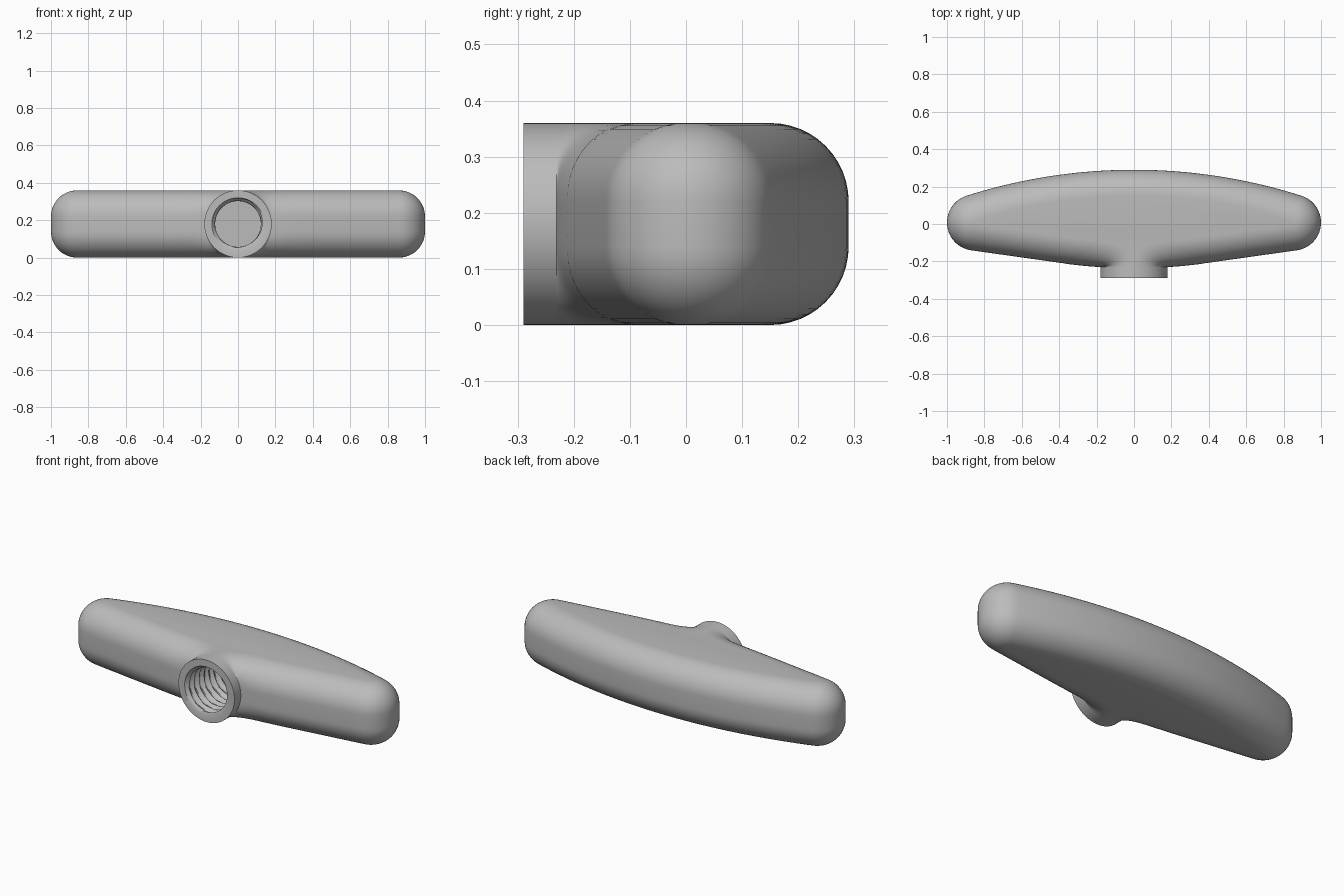
import bpy, bmesh, math
from mathutils import Vector

MID = 0.18        # half height of the grip
EDGE = 0.14       # rounding of the grip edges
FRONT = -0.23     # front of the grip
LIP = -0.29       # front of the socket
BORE_END = 0.1

cube = bpy.data.objects.get("Cube")
if cube:
    bpy.data.objects.remove(cube, do_unlink=True)

grey = bpy.data.materials.new("plain_grey")
grey.use_nodes = True
grey.diffuse_color = (0.5, 0.5, 0.5, 1)
grey.node_tree.nodes["Principled BSDF"].inputs["Base Color"].default_value = (0.5, 0.5, 0.5, 1)


def finish(bm, name):
    mesh = bpy.data.meshes.new(name)
    bm.to_mesh(mesh)
    bm.free()
    ob = bpy.data.objects.new(name, mesh)
    bpy.context.collection.objects.link(ob)
    mesh.materials.append(grey)
    bpy.ops.object.select_all(action="DESELECT")
    ob.select_set(True)
    bpy.context.view_layer.objects.active = ob
    return ob


def skin(bm, rows, closed=True):
    """Join rows of points with quads."""
    grid = [[bm.verts.new(p) for p in row] for row in rows]
    n = len(grid[0])
    for a, b in zip(grid, grid[1:]):
        for j in range(n if closed else n - 1):
            k = (j + 1) % n
            bm.faces.new((a[j], a[k], b[k], b[j]))
    return grid


def front_y(x):
    """Front edge of the plan: flat centre easing into a straight taper."""
    slope = math.tan(math.radians(8))
    x = abs(x)
    if x < 0.07:
        return FRONT
    if x < 0.40:
        return FRONT + slope * (x - 0.07) ** 2 / 0.66
    return FRONT + slope * (x - 0.235)


def front_surface(x, z):
    """Front of the grip at height z from its middle."""
    d = max(0, abs(z) - (MID - EDGE))
    return front_y(x) + EDGE - math.sqrt(max(0, EDGE ** 2 - d ** 2))


# Plan outline of the grip: front taper, round end, long back arc
half = [(0.871 * i / 24, front_y(0.871 * i / 24)) for i in range(24)]
for i in range(21):
    a = math.radians(-82 + 154.3 * i / 20)
    half.append((0.85 + 0.15 * math.cos(a), 0.008 + 0.15 * math.sin(a)))
R = 2.953
for i in range(1, 21):
    a = math.radians(17.7 * (1 - i / 20))
    half.append((R * math.sin(a), 0.29 - R + R * math.cos(a)))
outline = [Vector(p) for p in half + [(-x, y) for x, y in half[-2:0:-1]]]
inward = []
for i, p in enumerate(outline):
    t = (outline[(i + 1) % len(outline)] - outline[i - 1]).normalized()
    inward.append(Vector((-t.y, t.x)))

# Grip: outline stacked with rounded upper and lower edges
STEPS = 12
levels = [(-1, i) for i in range(STEPS, -1, -1)] + [(1, i) for i in range(STEPS + 1)]
rows = []
for side, i in levels:
    a = math.pi / 2 * i / STEPS
    inset = EDGE * (1 - math.cos(a))
    z = MID + side * (MID - EDGE + EDGE * math.sin(a))
    rows.append([(*(p + n * inset), z) for p, n in zip(outline, inward)])
bm = bmesh.new()
grid = skin(bm, rows)
bm.faces.new(grid[0][::-1])
bm.faces.new(grid[-1])
grip = finish(bm, "grip")

# Bore cut into the grip
bpy.ops.mesh.primitive_cylinder_add(vertices=48, radius=0.15, depth=0.4,
                                    location=(0, BORE_END - 0.2, MID),
                                    rotation=(math.pi / 2, 0, 0))
cutter = bpy.context.object
cutter.name = "bore_cutter"
cutter.hide_render = True
bpy.context.view_layer.objects.active = grip
cut = grip.modifiers.new("bore", "BOOLEAN")
cut.operation = "DIFFERENCE"
cut.solver = "EXACT"
cut.object = cutter
bpy.ops.object.modifier_apply(modifier=cut.name)
bpy.data.objects.remove(cutter, do_unlink=True)

# Threaded socket: collar, rim, helical thread and flat floor
SIDES = 64
PITCH = 0.045


def ring(radius, y):
    pts = []
    for j in range(SIDES):
        a = math.tau * j / SIDES
        r = radius(a, y) if callable(radius) else radius
        pts.append((r * math.cos(a), y, MID + r * math.sin(a)))
    return pts


def thread(a, y):
    phase = (y / PITCH + a / math.tau) % 1
    return 0.122 + 0.04 * min(abs(phase - 0.5), 0.4)


turns = 70
rows = [ring(MID, -0.1), ring(MID, FRONT), ring(MID, LIP), ring(0.14, LIP)]
for i in range(1, turns + 1):
    rows.append(ring(thread, LIP + (BORE_END - 0.005 - LIP) * i / turns))
bm = bmesh.new()
grid = skin(bm, rows)
bm.faces.new(grid[-1])
socket = finish(bm, "threaded_socket")

# Concave flare blending the socket into the rounded grip, mirrored
bm = bmesh.new()
FLARE = 0.2
rows = []
for i in range(33):
    t = math.pi * (i / 32 - 0.5)
    x0, z = MID * math.cos(t), MID * math.sin(t)
    row = []
    for j in range(17):
        s = j / 16
        x = x0 + FLARE * s * s
        y = front_surface(x, z)
        row.append((x, y + (FRONT - y) * (1 - s) ** 2 - 0.001, MID + z))
    rows.append(row)
grid = skin(bm, rows, closed=False)
for row, z in ((grid[-1], 2 * MID), (grid[0][::-1], 0)):
    apex = bm.verts.new((0, FRONT + EDGE, z))
    bm.faces.new([apex] + row)
flare = finish(bm, "neck_flare")
flare.modifiers.new("mirror", "MIRROR")
bpy.ops.object.modifier_apply(modifier="mirror")

# Smooth shading with crisp rims
for ob in (grip, socket, flare):
    ob.select_set(True)
bpy.context.view_layer.objects.active = grip
bpy.ops.object.shade_smooth_by_angle(angle=math.radians(30))
